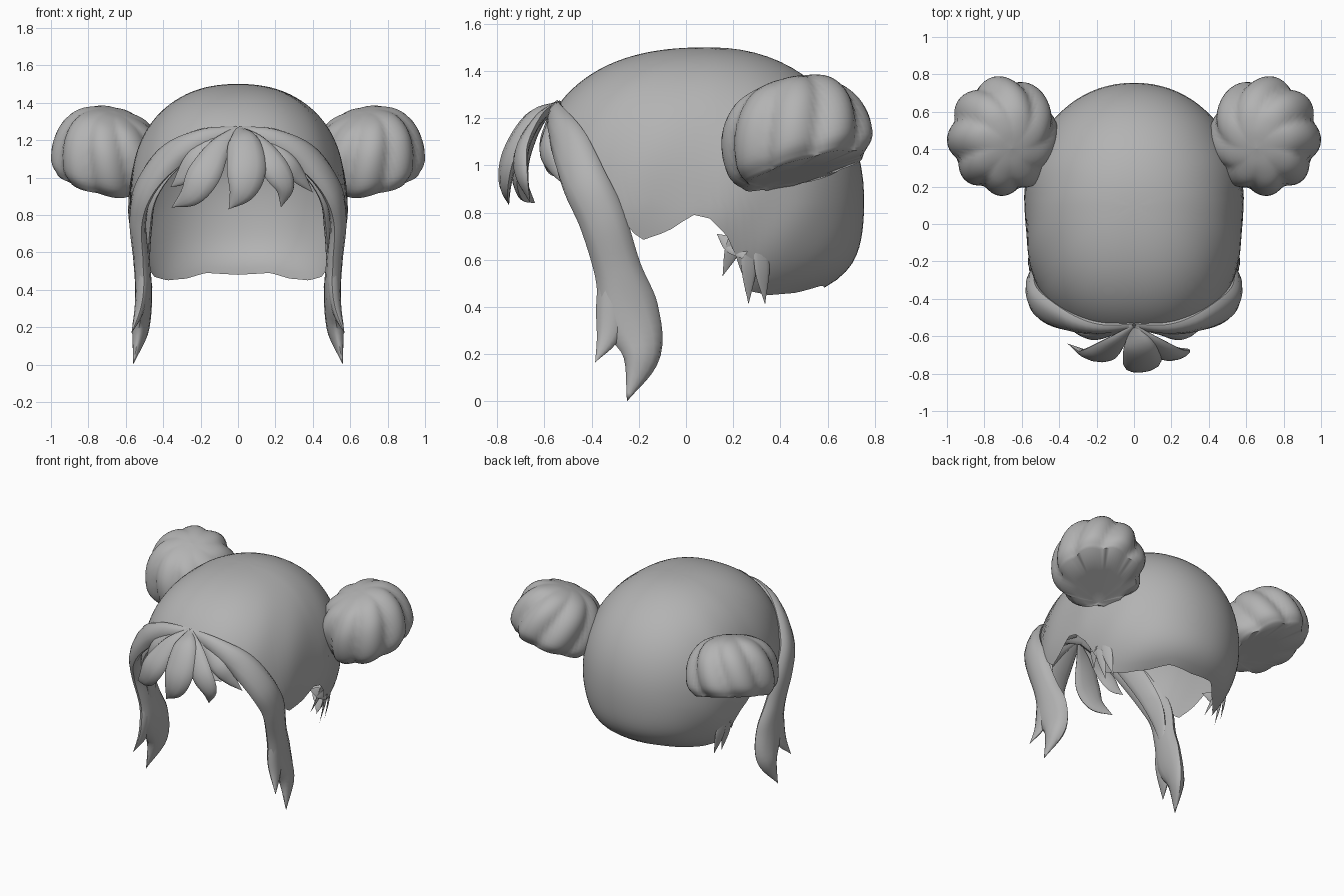
import bpy, bmesh, math
from mathutils import Vector

if "Cube" in bpy.data.objects:
    bpy.data.objects.remove(bpy.data.objects["Cube"])

hair = bpy.data.materials.new("grey_hair")
hair.diffuse_color = (0.45, 0.45, 0.45, 1)
hair.use_nodes = True
hair.node_tree.nodes["Principled BSDF"].inputs["Base Color"].default_value = hair.diffuse_color


def finish(name, bm, mirror=False, angle=40):
    bmesh.ops.remove_doubles(bm, verts=bm.verts, dist=0.0005)
    bmesh.ops.recalc_face_normals(bm, faces=bm.faces)
    me = bpy.data.meshes.new(name)
    bm.to_mesh(me)
    bm.free()
    ob = bpy.data.objects.new(name, me)
    bpy.context.collection.objects.link(ob)
    me.materials.append(hair)
    if mirror:
        ob.modifiers.new("Mirror", "MIRROR")
    bpy.ops.object.select_all(action='DESELECT')
    ob.select_set(True)
    bpy.context.view_layer.objects.active = ob
    bpy.ops.object.shade_smooth_by_angle(angle=math.radians(angle))
    return ob


def skin(bm, rings):
    """Bridge closed rings of points with quads."""
    rows = [[bm.verts.new(p) for p in r] for r in rings]
    n = len(rows[0])
    for a, b in zip(rows, rows[1:]):
        for i in range(n):
            j = (i + 1) % n
            bm.faces.new((a[i], a[j], b[j], b[i]))


def spline(pts, steps=6):
    """Smooth path through points of any dimension."""
    pts = [Vector(p) for p in pts]
    ext = [2 * pts[0] - pts[1]] + pts + [2 * pts[-1] - pts[-2]]
    out = []
    for k in range(1, len(ext) - 2):
        a, b, c, d = ext[k - 1:k + 3]
        for s in range(steps):
            t = s / steps
            out.append(0.5 * (2 * b + (c - a) * t + (2 * a - 5 * b + 4 * c - d) * t * t
                              + (3 * b - a - 3 * c + d) * t ** 3))
    return out + [pts[-1]]


def lock(name, pts, centre, thick=0.4, mirror=False):
    """Tapered hair lock; each point is x, y, z, half width. It lies flat to the head."""
    path = spline(pts)
    pos = [p.to_3d() for p in path]
    rings = []
    for i, p in enumerate(pos):
        t = (pos[min(i + 1, len(pos) - 1)] - pos[max(i - 1, 0)]).normalized()
        n = Vector((p.x - centre[0], p.y - centre[1],
                    0 if centre[2] is None else p.z - centre[2]))
        w = t.cross(n).normalized()
        n = w.cross(t).normalized()
        hw = max(path[i][3], 0.0003)
        ring = []
        for k in range(12):
            a = 2 * math.pi * k / 12
            ring.append(p + w * hw * math.cos(a)
                        + n * min(hw * thick, 0.055) * math.sin(a) * (1 if math.sin(a) > 0 else 0.6))
        rings.append(ring)
    bm = bmesh.new()
    skin(bm, rings)
    return finish(name, bm, mirror, 50)


# Scalp cap: open shell whose lower edge follows the hairline
HAIRLINE = [(0, 1.25), (28, 1.22), (45, 1.08), (63, 0.8), (71, 0.68), (80, 0.72), (88, 0.8),
            (96, 0.7), (102, 0.56), (108, 0.47), (125, 0.45), (145, 0.46), (160, 0.49), (180, 0.48)]


def hairline(deg):
    for (a, z), (b, y) in zip(HAIRLINE, HAIRLINE[1:]):
        if deg <= b:
            return z + (y - z) * (deg - a) / (b - a)
    return HAIRLINE[-1][1]


def spow(v, e):
    return math.copysign(abs(v) ** e, v)


def cap_point(a, phi):
    c = math.cos(a)
    e = 0.82 if c > 0 else 0.96
    reach = 0.75 if c > 0 else 0.655
    # the crown is rounder at the back than at the front
    v = 0.88 - 0.06 * c
    if phi <= math.pi / 2:
        sx = sy = max(math.sin(phi), 0) ** v
        z = 0.85 + 0.65 * max(math.cos(phi), 0) ** v
    else:
        d = (phi - math.pi / 2) / math.radians(60)
        sx, sy, z = 1 - 0.22 * d * d, 1 - 0.1 * d * d - 0.26 * d ** 5, 0.85 - 0.4 * d
    # soft folds on the sides
    fold = 1 + 0.008 * math.sin(phi) ** 2 * math.sin(a) ** 2 * math.sin(11 * abs(a) + 5 * phi)
    return Vector((0.585 * sx * fold * spow(math.sin(a), e), 0.1 - reach * sy * spow(c, e), z))


N, ROWS = 120, 28
ends = []
for i in range(N):
    a = 2 * math.pi * i / N - math.pi
    zb = hairline(abs(math.degrees(a)))
    ends.append(math.acos(((zb - 0.85) / 0.65) ** (1 / (0.88 - 0.06 * math.cos(a)))) if zb >= 0.85
                else math.pi / 2 + (0.85 - zb) / 0.4 * math.radians(60))
bm = bmesh.new()
skin(bm, [[cap_point(2 * math.pi * i / N - math.pi, ends[i] * r / ROWS) for i in range(N)]
          for r in range(ROWS + 1)])
finish("scalp_cap", bm, angle=60)

# Hair buns: thick twisted lobes with a pleated underside gathered to one point
PROFILE = [(0.001, 0.26), (0.12, 0.25), (0.22, 0.21), (0.29, 0.13), (0.32, 0.03), (0.315, -0.07), (0.27, -0.13)]
turn = Vector((-0.18, -0.25, 0.9)).normalized().to_track_quat('Z', 'Y')
knot = Vector((0.58, 0.34, 0.91))
rings = []
prof = spline(PROFILE, 4)
for k, (r, h) in enumerate(prof):
    ring = []
    for i in range(72):
        a = 2 * math.pi * i / 72
        wave = abs(math.sin(4 * a + 3.5 * k / len(prof)))
        rr = r * (0.9 + 0.12 * wave * min(1, r / 0.2))
        ring.append(Vector((0.7, 0.47, 1.1)) + turn @ Vector((rr * math.cos(a), rr * math.sin(a), h)))
    rings.append(ring)
for f in (0.4, 0.8, 1.0):
    rings.append([p.lerp(knot, f) for p in rings[len(prof) - 1]])
# Fit the bun to its extents
LO, HI = (0.4, 0.15, 0.89), (1.0, 0.79, 1.385)
for c in range(3):
    vals = [p[c] for r in rings for p in r]
    lo, hi = min(vals), max(vals)
    for r in rings:
        for p in r:
            p[c] = LO[c] + (p[c] - lo) * (HI[c] - LO[c]) / (hi - lo)
bm = bmesh.new()
skin(bm, rings)
finish("hair_bun", bm, True, 60)

# Long side locks sweeping from the parting, with a second tip
SIDE = (0, -0.3, None)
lock("side_lock", [(0, -0.535, 1.235, 0.04), (0.2, -0.545, 1.2, 0.06), (0.38, -0.495, 1.09, 0.09),
                   (0.495, -0.43, 0.93, 0.1), (0.525, -0.355, 0.77, 0.1), (0.505, -0.29, 0.56, 0.1),
                   (0.495, -0.24, 0.38, 0.125), (0.51, -0.19, 0.2, 0.085), (0.56, -0.25, 0.0, 0)],
     SIDE, 0.7, True)
lock("side_lock_tip", [(0.51, -0.3, 0.62, 0.06), (0.505, -0.31, 0.42, 0.07),
                       (0.525, -0.33, 0.28, 0.05), (0.57, -0.385, 0.165, 0)], SIDE, 0.6, True)
lock("temple_lock", [(0.08, -0.5, 1.24, 0.03), (0.31, -0.46, 1.12, 0.07), (0.45, -0.4, 0.92, 0.07),
                     (0.475, -0.32, 0.72, 0.06), (0.48, -0.28, 0.5, 0.02)], SIDE, 0.4, True)

# Fringe leaves fanning from the parting
ROOT = (0, -0.55, 1.26, 0.02)
FRINGE = {
    "fringe_centre": [(0.03, -0.65, 1.19, 0.085), (0.045, -0.73, 1.05, 0.105),
                      (0.02, -0.76, 0.93, 0.075), (-0.05, -0.75, 0.83, 0)],
    "fringe_left": [(-0.1, -0.63, 1.16, 0.06), (-0.18, -0.69, 1.02, 0.09),
                    (-0.25, -0.69, 0.91, 0.065), (-0.355, -0.64, 0.84, 0)],
    "fringe_left_outer": [(-0.13, -0.57, 1.19, 0.045), (-0.23, -0.59, 1.1, 0.055),
                          (-0.3, -0.57, 1.0, 0.04), (-0.36, -0.54, 0.95, 0)],
    "fringe_right": [(0.1, -0.63, 1.18, 0.055), (0.19, -0.69, 1.06, 0.075),
                     (0.25, -0.69, 0.95, 0.055), (0.23, -0.66, 0.84, 0)],
    "fringe_right_outer": [(0.15, -0.57, 1.18, 0.04), (0.26, -0.59, 1.08, 0.055),
                           (0.33, -0.56, 1.0, 0.04), (0.4, -0.52, 0.92, 0)],
}
for name, pts in FRINGE.items():
    lock(name, [ROOT] + pts, (0, 0, 1.0), 0.45)

# Ragged nape wisps below the buns
NAPE = (0, 0.1, None)
for k, (y, z, ty, tz) in enumerate([(0.25, 0.62, 0.13, 0.71), (0.25, 0.78, 0.155, 0.53),
                                    (0.27, 0.74, 0.265, 0.41), (0.31, 0.72, 0.335, 0.41)]):
    x = 0.545 - 0.25 * (y - 0.2)
    lock("nape_wisp_%d" % (k + 1), [(x, y, z, 0.02), (x - 0.02, (y + ty) / 2, (z + tz) / 2, 0.035),
                                    (x - 0.06, ty, tz, 0)], NAPE, 0.2, True)
